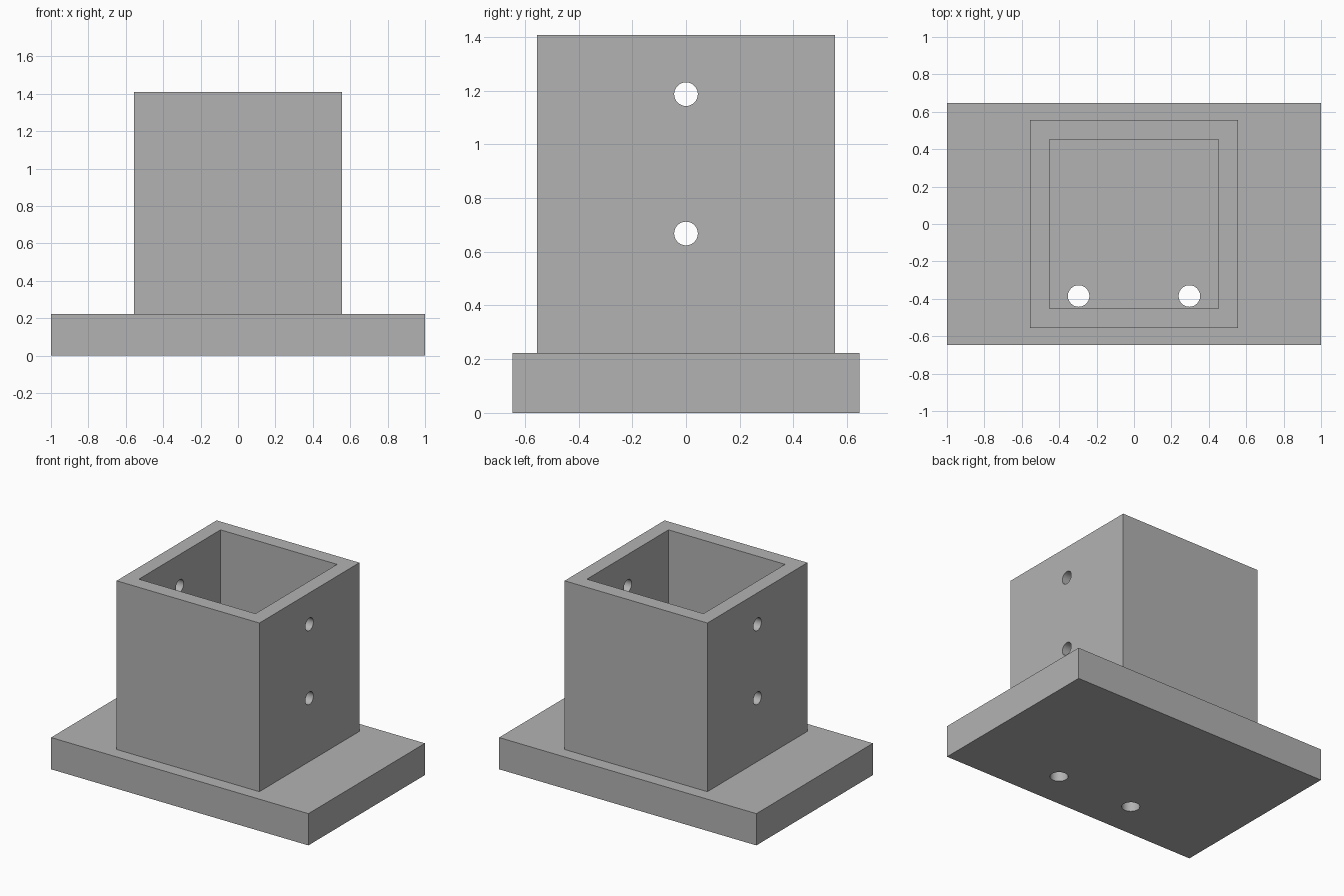
import bpy
from math import radians

cube = bpy.data.objects.get("Cube")
if cube:
    bpy.data.objects.remove(cube, do_unlink=True)

BASE_TOP, TOP = 0.223, 1.408

grey = bpy.data.materials.new("plain grey")
grey.use_nodes = True
colour = (0.45, 0.45, 0.45, 1)
grey.diffuse_color = colour
grey.node_tree.nodes["Principled BSDF"].inputs["Base Color"].default_value = colour


def box(name, width, depth, bottom, top):
    bpy.ops.mesh.primitive_cube_add(size=1, location=(0, 0, (bottom + top) / 2))
    ob = bpy.context.object
    ob.name = name
    ob.scale = (width, depth, top - bottom)
    bpy.ops.object.transform_apply(location=True, rotation=False, scale=True)
    ob.data.materials.append(grey)
    return ob


def rod(radius, length, location, rotation=(0, 0, 0)):
    bpy.ops.mesh.primitive_cylinder_add(vertices=48, radius=radius, depth=length,
                                        location=location, rotation=rotation)
    ob = bpy.context.object
    ob.name = "hole_cutter"
    ob.data.materials.append(grey)
    return ob


def cut(target, cutter):
    mod = target.modifiers.new("cut", "BOOLEAN")
    mod.operation = "DIFFERENCE"
    mod.solver = "EXACT"
    mod.object = cutter
    bpy.context.view_layer.objects.active = target
    bpy.ops.object.modifier_apply(modifier=mod.name)
    bpy.data.objects.remove(cutter, do_unlink=True)


def finish(ob):
    bpy.ops.object.select_all(action="DESELECT")
    ob.select_set(True)
    bpy.context.view_layer.objects.active = ob
    bpy.ops.object.shade_smooth_by_angle(angle=radians(30))


# Base plate with two vertical screw holes near the front
base = box("base_plate", 2, 1.294, 0, BASE_TOP)
for x in (-0.296, 0.296):
    cut(base, rod(0.0575, 1, (x, -0.385, BASE_TOP / 2)))
finish(base)

# Open square socket with cross holes through both side walls
socket = box("square_socket", 1.11, 1.11, BASE_TOP, TOP)
cut(socket, box("socket_cavity", 0.906, 0.906, BASE_TOP - 0.1, TOP + 0.1))
for z in (0.668, 1.187):
    cut(socket, rod(0.044, 2, (0, 0, z), (0, radians(90), 0)))
finish(socket)
